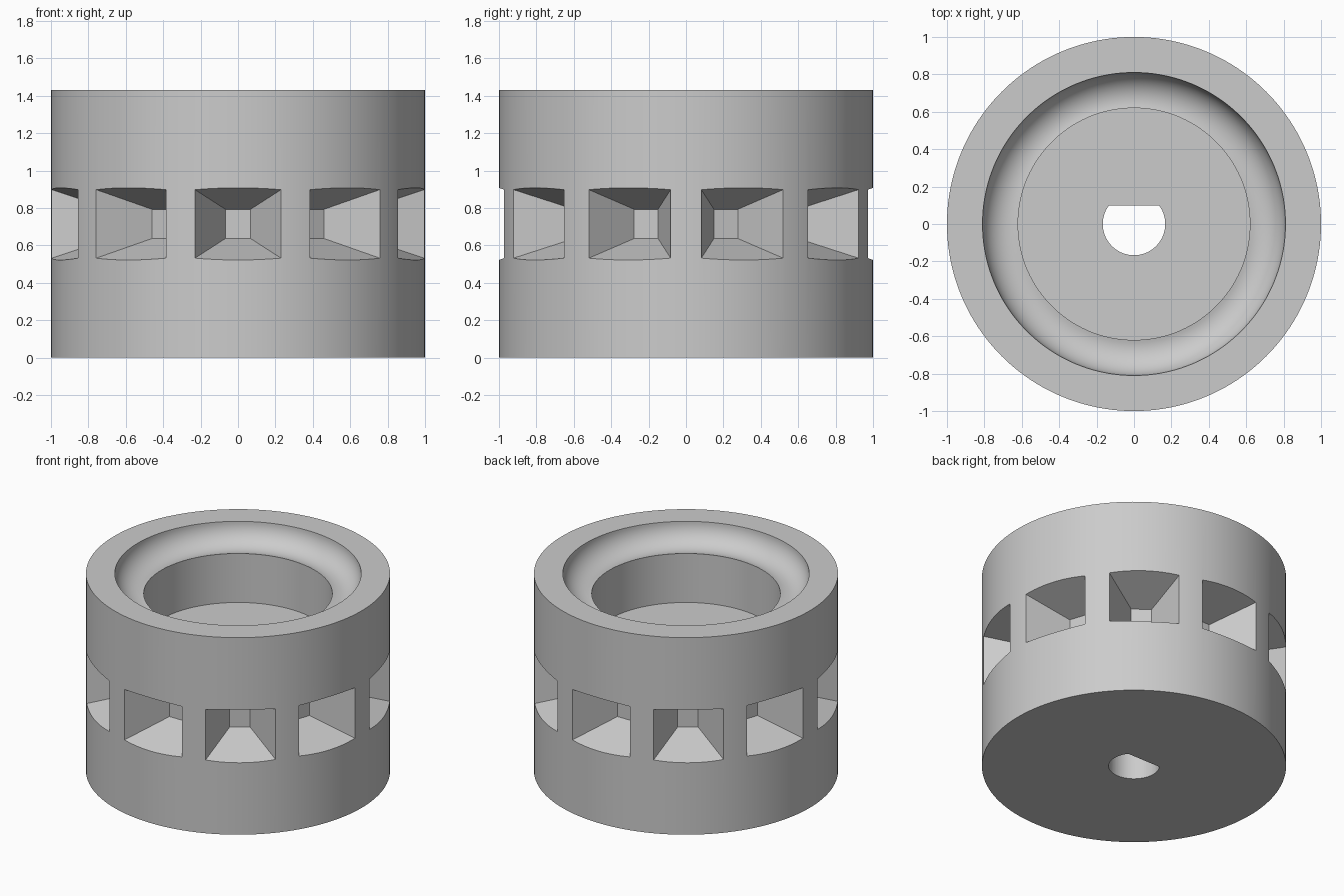
import bpy, bmesh, math
from mathutils import Matrix, Vector

cube = bpy.data.objects.get("Cube")
if cube:
    bpy.data.objects.remove(cube, do_unlink=True)

HEIGHT, BORE, FLOOR = 1.43, 0.62, 0.93
RACE_MID, RACE_R = 0.66, 0.15
POCKETS = 10

grey = bpy.data.materials.new("plain_grey")
grey.use_nodes = True
colour = (0.6, 0.6, 0.6, 1)
grey.diffuse_color = colour
grey.node_tree.nodes["Principled BSDF"].inputs["Base Color"].default_value = colour


def make_object(name, bm):
    bmesh.ops.recalc_face_normals(bm, faces=bm.faces)
    mesh = bpy.data.meshes.new(name)
    bm.to_mesh(mesh)
    bm.free()
    mesh.materials.append(grey)
    obj = bpy.data.objects.new(name, mesh)
    bpy.context.collection.objects.link(obj)
    return obj


def cut(target, cutter):
    mod = target.modifiers.new("cut", 'BOOLEAN')
    mod.operation = 'DIFFERENCE'
    mod.solver = 'EXACT'
    mod.object = cutter
    bpy.context.view_layer.objects.active = target
    bpy.ops.object.modifier_apply(modifier=mod.name)
    bpy.data.objects.remove(cutter, do_unlink=True)


# Round body: lathed profile with a rounded race around a straight bore
profile = [(0, 0), (1, 0), (1, HEIGHT)]
end = math.acos((BORE - RACE_MID) / RACE_R)
for i in range(17):
    a = end * i / 16
    profile.append((RACE_MID + RACE_R * math.cos(a), HEIGHT - RACE_R * math.sin(a)))
profile += [(BORE, FLOOR), (0, FLOOR)]

bm = bmesh.new()
verts = [bm.verts.new((r, 0, z)) for r, z in profile]
edges = [bm.edges.new(pair) for pair in zip(verts, verts[1:])]
bmesh.ops.spin(bm, geom=verts + edges, cent=(0, 0, 0), axis=(0, 0, 1),
               angle=math.tau, steps=160)
bmesh.ops.remove_doubles(bm, verts=bm.verts, dist=1e-4)
body = make_object("wheel_body", bm)

# Ring of tapered blind pockets: (radius, half width, half height) at each end
bm = bmesh.new()
ends = [(0.69, 0.067, 0.078), (1.1, 0.303, 0.23)]
for n in range(POCKETS):
    turn = Matrix.Rotation(math.tau * n / POCKETS, 3, 'Z')
    inner, outer = [
        [bm.verts.new(turn @ Vector((sx * w, -r, HEIGHT / 2 + sz * h)))
         for sx, sz in ((-1, -1), (1, -1), (1, 1), (-1, 1))]
        for r, w, h in ends]
    bm.faces.new(inner)
    bm.faces.new(outer)
    for i in range(4):
        j = (i + 1) % 4
        bm.faces.new((inner[i], inner[j], outer[j], outer[i]))
cut(body, make_object("pocket_cutter", bm))

# D-shaped shaft hole with its flat towards the back
bm = bmesh.new()
hole_r, flat_y = 0.167, 0.1
start = math.asin(flat_y / hole_r)
sweep = math.pi + 2 * start
rim = []
for i in range(49):
    a = math.pi - start + sweep * i / 48
    rim.append(bm.verts.new((hole_r * math.cos(a), hole_r * math.sin(a), -0.1)))
base = bm.faces.new(rim)
top = bmesh.ops.extrude_face_region(bm, geom=[base])["geom"]
bmesh.ops.translate(bm, vec=(0, 0, FLOOR + 0.2),
                    verts=[v for v in top if isinstance(v, bmesh.types.BMVert)])
cut(body, make_object("shaft_hole_cutter", bm))

# Smooth round walls, crisp edges
bpy.ops.object.select_all(action='DESELECT')
body.select_set(True)
bpy.context.view_layer.objects.active = body
bpy.ops.object.shade_smooth_by_angle(angle=math.radians(20))
